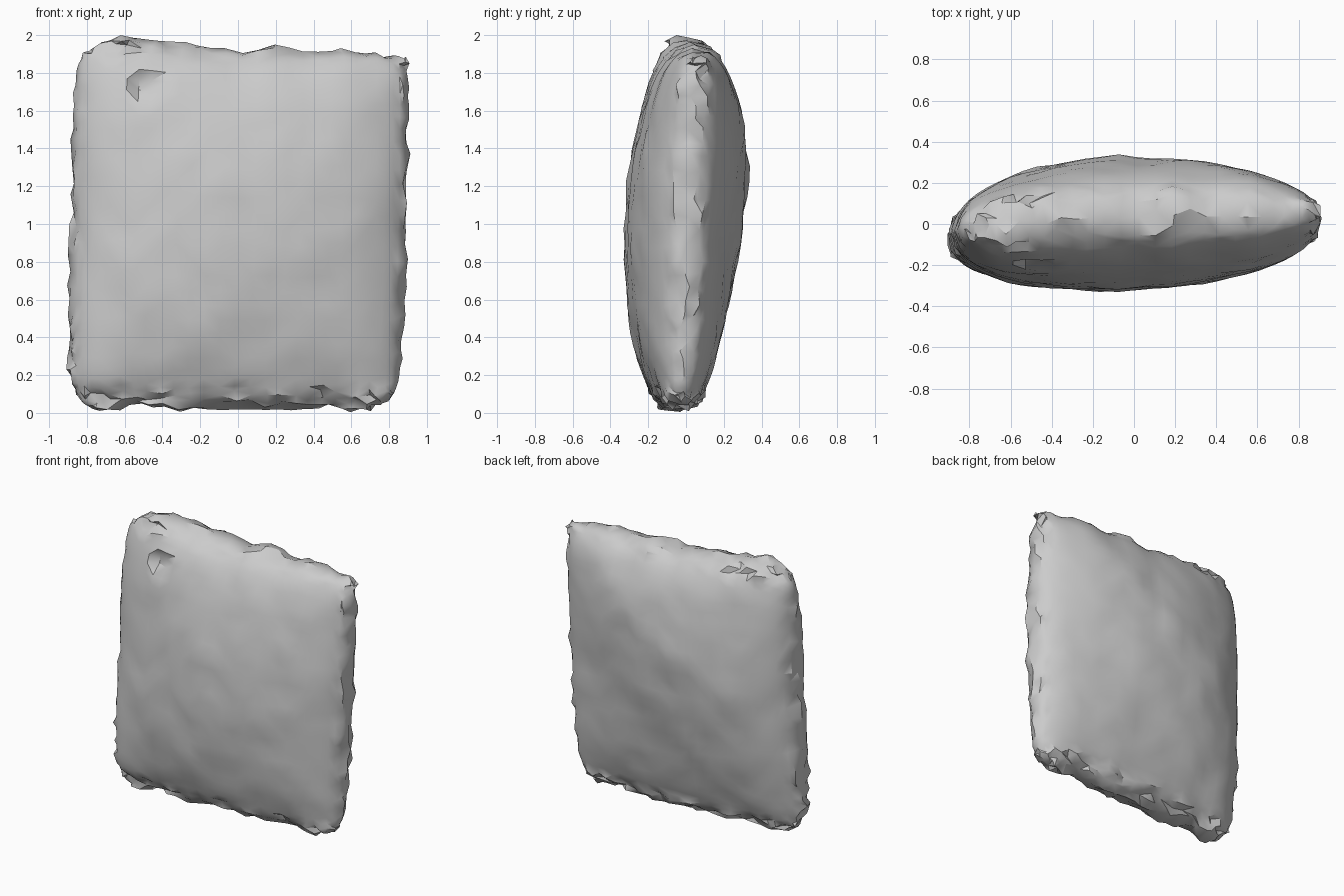
import bpy, bmesh, math, random
from mathutils import Vector, noise

random.seed(4)
cube = bpy.data.objects.get("Cube")
if cube:
    bpy.data.objects.remove(cube, do_unlink=True)

NX, NZ = 30, 32          # cells across and up each face
DEPTH = 0.325

# Wavy seam outline, sampled evenly along each edge
TOP = (1.94, 1.99, 1.98, 1.96, 1.94, 1.91, 1.94, 1.9, 1.93, 1.9, 1.89)
BOTTOM = (0.03, 0.01, 0.05, 0.01, 0.02, 0.03, 0.02, 0.02, 0.04, 0.01, 0.04)
LEFT_SEAM = (-0.88, -0.9, -0.9, -0.9, -0.89, -0.88, -0.88, -0.88, -0.87, -0.86, -0.86)
RIGHT_SEAM = (0.85, 0.86, 0.87, 0.88, 0.89, 0.89, 0.9, 0.9, 0.9, 0.9, 0.9)


def clamp(t):
    return max(0.0, min(1.0, t))


def smooth(t):
    t = clamp(t)
    return t * t * (3 - 2 * t)


def along(samples, t):
    """Linear lookup in a list of samples, t from -1 to 1."""
    f = (t + 1) / 2 * (len(samples) - 1)
    k = min(int(f), len(samples) - 2)
    return samples[k] + (samples[k + 1] - samples[k]) * (f - k)


def spaced(i, n):
    """Sine spacing packs the rows near the rim, so the rim turns round."""
    return math.sin((2 * i / n - 1) * 1.4) / math.sin(1.4)


def fullness(side, x, z):
    """How plump each face is; a diagonal fold makes one half flatter."""
    if side < 0:
        fold = 0.55 * x - 0.83 * (z + 0.35)
        return 0.98 - 0.02 * x - 0.08 * smooth(fold / 0.3)
    fold = -0.55 * x + 0.83 * (z - 0.25)
    return 0.77 + 0.27 * clamp((fold + 0.6) / 0.7)


def cushion_point(i, j, side):
    u, v = spaced(i, NX), spaced(j, NZ)
    # Seam outline with three round corners and one pointed
    x0, x1 = along(LEFT_SEAM, v), along(RIGHT_SEAM, v)
    z0, z1 = along(BOTTOM, u), along(TOP, u)
    x = x0 + (x1 - x0) * (u + 1) / 2
    z = z0 + (z1 - z0) * (v + 1) / 2 - 1
    pull = 0.01 if u > 0 and v > 0 else 0.055
    x *= 1 - pull * abs(v) ** 24
    z *= 1 - pull * abs(u) ** 24
    # Plump faces, fuller toward the corners
    dome = max(0.0, (1 - u * u) ** 0.45 * (1 - v * v) ** 0.42)
    dome *= 1 + u * u * v * v * (0.3 + 0.12 * u * side)
    y = side * DEPTH * dome * fullness(side, x, z)
    y += 0.03 * u - 0.02 * u * u + 0.035 * v
    # Soft lumps in the cloth
    y += 0.016 * dome * noise.noise(Vector((x * 3, side * 5, z * 3)))
    y += 0.014 * dome * noise.noise(Vector((x * 7, side * 9, z * 7)))
    # Seam wanders from front to back
    rim = smooth((max(abs(u), abs(v)) - 0.93) / 0.07)
    y += 0.05 * rim * noise.noise(Vector((x * 9, 5, z * 9)))
    # Small pinched dent high on the front
    if side < 0:
        y += 0.08 * clamp(1.2 - math.hypot(x + 0.5, z - 0.73) / 0.07)
    return Vector((x, y, z + 1))


# Front and back faces, welded along the seam
bm = bmesh.new()
for side in (-1, 1):
    rows = [[bm.verts.new(cushion_point(i, j, side)) for i in range(NX + 1)]
            for j in range(NZ + 1)]
    for j in range(NZ):
        for i in range(NX):
            quad = [rows[j][i], rows[j][i + 1], rows[j + 1][i + 1], rows[j + 1][i]]
            bm.faces.new(quad if side < 0 else quad[::-1])
bmesh.ops.remove_doubles(bm, verts=bm.verts, dist=0.004)

# Crumple the outermost cloth into small facets, kept within the full height
for vert in bm.verts:
    p = vert.co
    if abs(p.x) > 0.86 or abs(p.z - 1) > 0.89:
        vert.co += Vector([random.uniform(-1, 1) * k for k in (0.014, 0.025, 0.014)])
    vert.co.z = 2 * clamp(vert.co.z / 2)
bmesh.ops.triangulate(bm, faces=bm.faces)
bmesh.ops.recalc_face_normals(bm, faces=bm.faces)

mesh = bpy.data.meshes.new("cushion")
bm.to_mesh(mesh)
bm.free()
cushion = bpy.data.objects.new("cushion", mesh)
bpy.context.collection.objects.link(cushion)

# Plain grey cloth
grey = (0.6, 0.6, 0.6, 1)
cloth = bpy.data.materials.new("grey_cloth")
cloth.use_nodes = True
cloth.diffuse_color = grey
cloth.node_tree.nodes["Principled BSDF"].inputs["Base Color"].default_value = grey
mesh.materials.append(cloth)

bpy.context.view_layer.objects.active = cushion
cushion.select_set(True)
bpy.ops.object.shade_smooth_by_angle(angle=math.radians(35))
